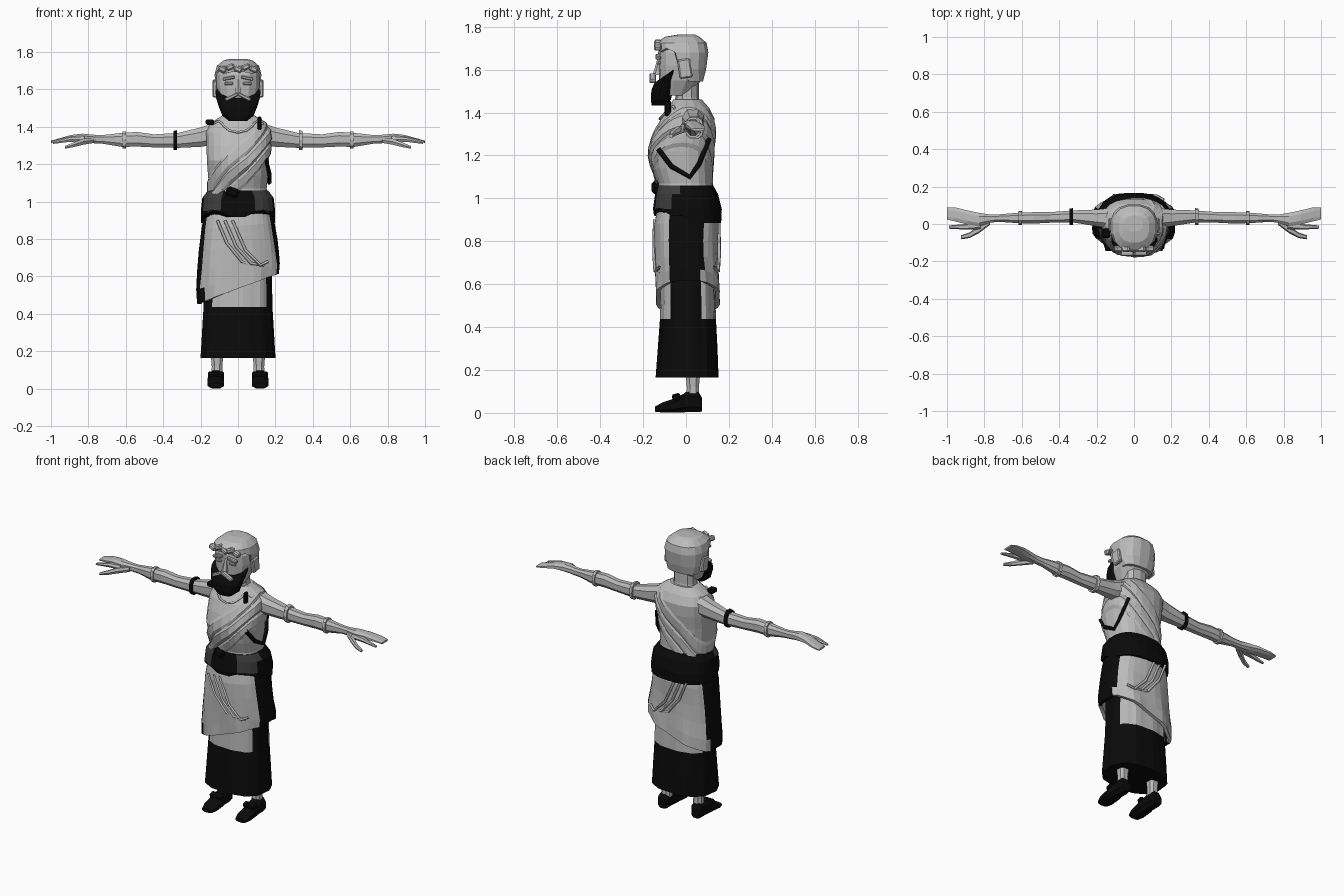
import bpy, bmesh, math
from mathutils import Vector, Matrix

cube = bpy.data.objects.get("Cube")
if cube:
    bpy.data.objects.remove(cube, do_unlink=True)


def material(name, v):
    m = bpy.data.materials.new(name)
    m.use_nodes = True
    m.diffuse_color = (v, v, v, 1)
    m.node_tree.nodes["Principled BSDF"].inputs["Base Color"].default_value = (v, v, v, 1)
    return m


MATS = [material("pale_grey", 0.5), material("black", 0.003), material("dark_grey", 0.045)]
PALE, BLACK, DARK = range(3)


def finish(name, bm, color):
    """Turn a bmesh into an object; color is an index or a rule on the face centre."""
    bmesh.ops.recalc_face_normals(bm, faces=bm.faces)
    for f in bm.faces:
        f.material_index = color(f.calc_center_median()) if callable(color) else color
    me = bpy.data.meshes.new(name)
    bm.to_mesh(me)
    bm.free()
    for m in MATS:
        me.materials.append(m)
    ob = bpy.data.objects.new(name, me)
    bpy.context.collection.objects.link(ob)
    return ob


def section(ring, a, power=0.8):
    """Point at angle a on a rounded-box ring (z, x0, x1, y0, y1)."""
    z, x0, x1, y0, y1 = ring
    c, s = [math.copysign(abs(f(a)) ** power, f(a)) for f in (math.cos, math.sin)]
    return Vector(((x0 + x1) / 2 + (x1 - x0) / 2 * c, (y0 + y1) / 2 + (y1 - y0) / 2 * s, z))


def loft(name, rings, n, color, shape=None, caps=True):
    bm = bmesh.new()
    loops = []
    for r in rings:
        pts = [section(r, math.tau * (i + 0.5) / n) for i in range(n)]
        if shape:
            pts = [shape(p, math.tau * (i + 0.5) / n) for i, p in enumerate(pts)]
        loops.append([bm.verts.new(p) for p in pts])
    for lo, hi in zip(loops, loops[1:]):
        for i in range(n):
            j = (i + 1) % n
            bm.faces.new((lo[i], lo[j], hi[j], hi[i]))
    if caps:
        bm.faces.new(loops[0])
        bm.faces.new(loops[-1])
    return finish(name, bm, color)


def sym(*rows):
    """Rings that are symmetric in x: (z, half width, front y, back y)."""
    return [(z, -w, w, f, b) for z, w, f, b in rows]


def box(name, loc, size, color=PALE, rot=(0, 0, 0)):
    bm = bmesh.new()
    bmesh.ops.create_cube(bm, size=1)
    bmesh.ops.transform(bm, verts=bm.verts, matrix=Matrix.Diagonal((*size, 1)))
    bmesh.ops.bevel(bm, geom=bm.edges, offset=min(size) * 0.25, affect="EDGES")
    ob = finish(name, bm, color)
    ob.location, ob.rotation_euler = loc, rot
    return ob


# Torso
TORSO = sym((0.98, .17, -.13, .13), (1.07, .155, -.13, .12), (1.14, .162, -.155, .12),
            (1.22, .168, -.172, .125), (1.30, .17, -.15, .135), (1.37, .172, -.12, .135),
            (1.42, .15, -.085, .11), (1.46, .085, -.06, .075))
loft("torso", TORSO, 20, PALE)


def on_torso(z, a, grow=1.0):
    z = min(max(z, TORSO[0][0]), TORSO[-1][0])
    for lo, hi in zip(TORSO, TORSO[1:]):
        if z <= hi[0]:
            t = (z - lo[0]) / (hi[0] - lo[0])
            p = section([u + (v - u) * t for u, v in zip(lo, hi)], a)
            return Vector((p.x * grow, p.y * grow, z))


# Diagonal sash folds, running from the left shoulder to the right hip
for k, (mid, width, grow) in enumerate([(1.26, .05, 1.05), (1.17, .045, 1.07), (1.09, .04, 1.05)]):
    bm = bmesh.new()
    n = 28
    grid = []
    for i in range(n):
        a = math.tau * i / n
        z = mid + 0.19 * math.cos(a)
        grid.append([bm.verts.new(on_torso(z + d * width, a, g))
                     for d, g in ((-1, 1.0), (-.5, grow), (.6, grow), (1, 1.0))])
    for i in range(n):
        for j in range(3):
            q = grid[(i + 1) % n]
            bm.faces.new((grid[i][j], q[j], q[j + 1], grid[i][j + 1]))
    finish("sash_fold_%d" % k, bm, PALE)


def cord(name, pts, radius, color):
    cu = bpy.data.curves.new(name, "CURVE")
    cu.dimensions, cu.bevel_depth, cu.bevel_resolution = "3D", radius, 0
    sp = cu.splines.new("POLY")
    sp.points.add(len(pts) - 1)
    for p, co in zip(sp.points, pts):
        p.co = (*co, 1)
    cu.materials.append(MATS[color])
    ob = bpy.data.objects.new(name, cu)
    bpy.context.collection.objects.link(ob)


# Dark trim of the open armhole, neckline edge and shoulder pin
cord("armhole_trim", [on_torso(z, math.radians(d), 1.06) for z, d in
                      ((1.23, -38), (1.15, -15), (1.1, 8), (1.16, 28), (1.28, 48))], .012, BLACK)
cord("neckline", [on_torso(1.37 + .06 * abs(math.sin(i * .42)) ** 2, -math.pi / 2 + i * .2, 1.02)
                  for i in range(-5, 6)], .007, PALE)
box("shoulder_pin", (-.15, -.05, 1.425), (.045, .05, .03), BLACK)
box("shoulder_clasp", (.115, -.085, 1.42), (.02, .03, .07), BLACK)

# Waist band: dark at the front corners, black elsewhere
def band_shape(p, a):
    if p.y < 0:
        p.z = max(p.z, .935 + .02 * math.sin(5 * a))
    return p


loft("waist_band", sym((.885, .2, -.15, .165), (.95, .2, -.155, .168), (1.02, .192, -.145, .15),
                       (1.06, .162, -.135, .128)), 24,
     lambda c: DARK if c.y < -.03 and .085 < abs(c.x) < .175 else BLACK, band_shape)
box("waist_knot", (-.03, -.135, 1.05), (.07, .05, .05), BLACK, (0, .3, 0))


# Draped overskirt with slanted hem and black side panels
def drape(p, a):
    t = max(0, (.98 - p.z) / .445)
    fold = 1 + .03 * t * math.sin(8 * a + 9 * p.z)
    p.z += .37 * p.x * t
    p.x *= fold
    p.y *= fold
    return p


over = loft("overskirt", sym((.535, .222, -.142, .16), (.6, .225, -.143, .157), (.68, .217, -.145, .15),
                             (.77, .208, -.147, .148), (.87, .195, -.148, .152), (.98, .175, -.13, .14)),
            32, lambda c: BLACK if abs(c.x) > .165 and -.085 < c.y < .075 else PALE, drape, caps=False)
shell = over.modifiers.new("cloth", "SOLIDIFY")
shell.thickness = .02
shell.offset = -1

# Slanted fold ridges laid on the overskirt
for side in (-1, 1):
    for k in range(3):
        y0 = -.146 if side < 0 else .152
        cord("skirt_fold_%d_%d" % (side, k),
             [(-.11 + .04 * k, y0, .90), (-.06 + .05 * k, y0 * 1.02, .78 - .02 * k),
              (.02 + .05 * k, y0 * .99, .68 - .01 * k), (.12 + .02 * k, y0 * .85, .64 + .02 * k)], .008, PALE)


# Long underskirt with a broad dark lower half
def pleat(p, a):
    f = 1 + .018 * math.sin(12 * a)
    return Vector((p.x * f, p.y * f, p.z))


loft("underskirt", sym((.165, .198, -.14, .15), (.3, .19, -.13, .145), (.437, .182, -.12, .138),
                       (.56, .18, -.118, .135), (.8, .175, -.115, .13)), 36,
     lambda c: BLACK if c.z < .437 or (abs(c.x) > .145 and -.1 < c.y < .065) else PALE, pleat)

# Head, neck and hair
loft("neck", sym((1.4, .085, -.06, .08), (1.47, .07, -.05, .06), (1.57, .07, -.05, .06)), 10, PALE)
loft("head", sym((1.48, .07, -.11, .02), (1.55, .105, -.125, .07), (1.62, .118, -.128, .09),
                 (1.68, .118, -.13, .095), (1.73, .09, -.11, .08)), 14, PALE)


def hairline(p, a):
    if p.y < -.045:
        p.z = max(p.z, 1.69 + .012 * math.sin(9 * a))
    return p


loft("hair", sym((1.545, .1, -.02, .08), (1.6, .122, -.1, .095), (1.68, .127, -.138, .106),
                 (1.725, .115, -.142, .098), (1.753, .082, -.1, .065), (1.763, .05, -.04, .045)),
     16, PALE, hairline)
for i in range(5):
    box("fringe_%d" % i, ((i - 2) * .042, -.132, 1.708 + .012 * (i % 2)), (.045, .035, .03), PALE,
        (0, .4 * (-1) ** i, 0))

# Face
loft("nose", sym((1.575, .02, -.157, -.1), (1.6, .015, -.148, -.1), (1.655, .01, -.132, -.1)), 6, PALE)
for s in (-1, 1):
    box("brow", (s * .05, -.13, 1.66), (.065, .025, .016), PALE, (0, s * .2, 0))
    box("eye", (s * .05, -.126, 1.632), (.045, .016, .016), PALE)
    box("ear", (s * .124, -.005, 1.605), (.026, .06, .09), PALE, (.15, 0, 0))
    box("moustache", (s * .034, -.155, 1.56), (.075, .03, .02), PALE, (0, s * .45, 0))


# Beard, rising along the jaw towards the ears
def jaw(p, a):
    if p.z > 1.5:
        p.z += max(0, p.y + .13) * .7
    return p


loft("beard", sym((1.432, .05, -.16, -.09), (1.46, .085, -.165, -.07), (1.505, .106, -.162, -.045),
                  (1.535, .118, -.15, -.03), (1.55, .121, -.132, -.03)), 16, BLACK, jaw)

# Arms, hands, legs and shoes, mirrored
ARM = [(.12, 1.30, 1.43, -.03, .09), (.2, 1.29, 1.4, -.015, .08), (.32, 1.285, 1.37, .005, .075),
       (.45, 1.288, 1.362, .005, .065), (.54, 1.292, 1.375, 0, .065), (.62, 1.29, 1.37, .003, .062),
       (.72, 1.308, 1.358, .01, .053), (.79, 1.312, 1.358, .005, .053)]
HAND = [(.76, 1.312, 1.358, .008, .05), (.83, 1.315, 1.365, -.015, .062), (.89, 1.322, 1.358, -.005, .075),
        (.96, 1.318, 1.338, .012, .092), (1, 1.314, 1.326, .022, .09)]
FINGER = [(.82, 1.318, 1.35, -.028, .02), (.9, 1.318, 1.345, -.03, .0), (.99, 1.308, 1.32, -.025, -.008)]
THUMB = [(.77, 1.312, 1.345, -.005, .03), (.83, 1.302, 1.338, -.05, -.01), (.88, 1.29, 1.318, -.075, -.045),
         (.925, 1.282, 1.298, -.082, -.06)]
FOOT = [(-.145, .005, .03, -.036, .036), (-.11, 0, .05, -.047, .047), (-.04, 0, .075, -.047, .047),
        (0, 0, .1, -.04, .04), (.06, 0, .1, -.038, .038), (.075, .005, .07, -.03, .03)]
for s, side in ((1, "left"), (-1, "right")):
    along_x = lambda p, a: Vector((p.z * s, p.y, p.x))
    for part, rings, n in (("arm", ARM, 8), ("hand", HAND, 8), ("finger", FINGER, 6), ("thumb", THUMB, 6)):
        loft(side + "_" + part, rings, n, PALE, along_x)
    loft(side + "_armband", [(.325, 1.275, 1.385, -.005, .085), (.345, 1.275, 1.38, -.005, .082)], 10,
         PALE if s > 0 else BLACK, along_x)
    loft(side + "_bracelet", [(.6, 1.282, 1.378, -.005, .07), (.618, 1.282, 1.378, -.005, .07)], 10, PALE, along_x)
    leg = lambda p, a: p + Vector((s * .112, 0, 0))
    loft(side + "_leg", sym((.06, .032, 0, .065), (.12, .03, .002, .062), (.25, .042, -.01, .075)), 8, PALE, leg)
    loft(side + "_shoe", FOOT, 8, BLACK, lambda p, a: Vector((p.y + s * .118, p.z, p.x)))
    box(side + "_shoe_strap", (s * .118, -.045, .075), (.085, .04, .03), BLACK, (.3, 0, 0))
